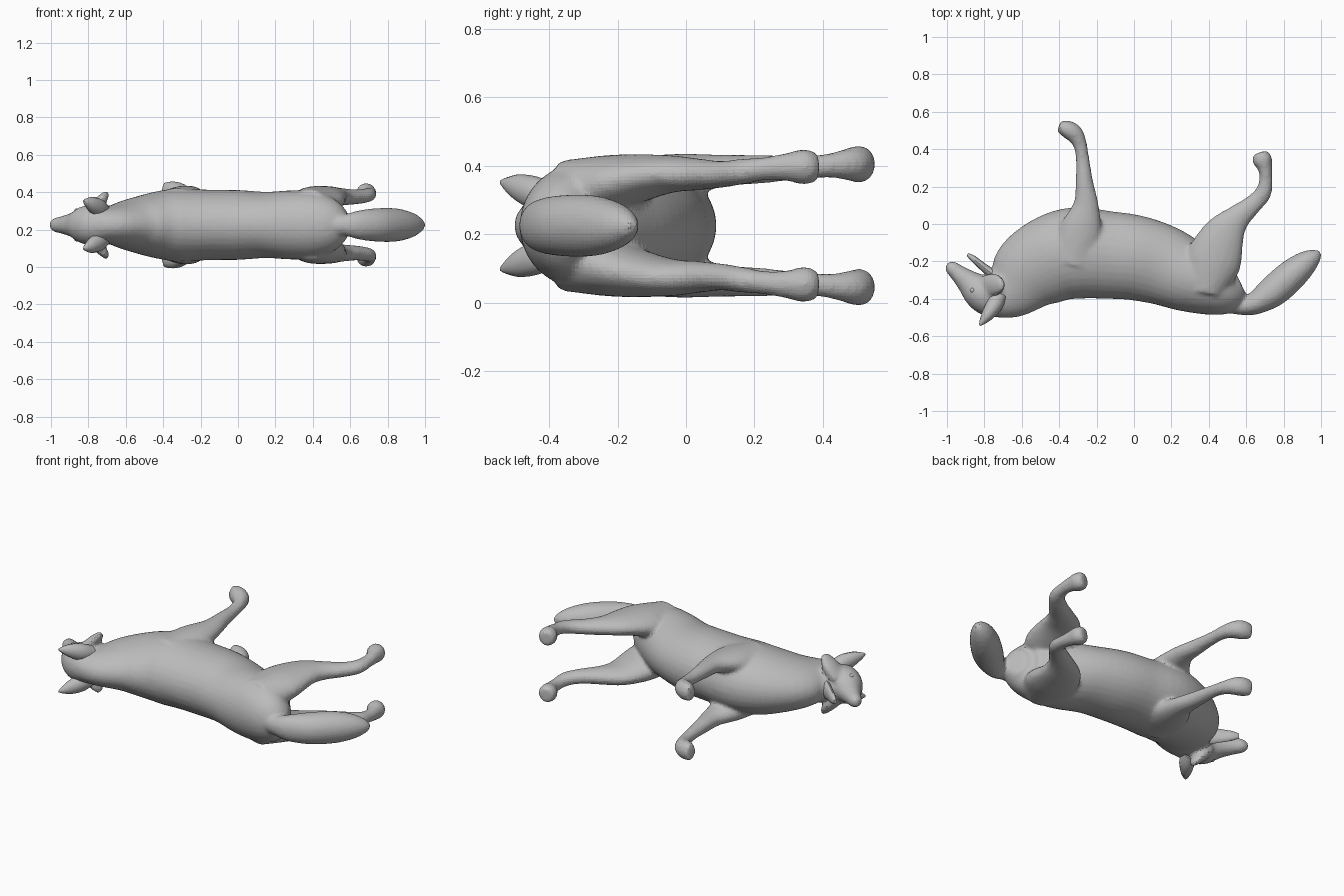
import bpy, bmesh, math
from mathutils import Vector

if "Cube" in bpy.data.objects:
    bpy.data.objects.remove(bpy.data.objects["Cube"])

MID = 0.225          # height of the animal's symmetry plane
fur = bpy.data.materials.new("grey fur")
fur.diffuse_color = (0.5, 0.5, 0.5, 1)
fur.use_nodes = True
fur.node_tree.nodes["Principled BSDF"].inputs["Base Color"].default_value = fur.diffuse_color


def spline(pts, steps):
    """Catmull-Rom interpolation of tuples."""
    out = []
    p = [pts[0]] + pts + [pts[-1]]
    for i in range(1, len(p) - 2):
        for s in range(steps):
            t = s / steps
            out.append([0.5 * (2 * b + (c - a) * t + (2 * a - 5 * b + 4 * c - d) * t * t
                               + (3 * b - a - 3 * c + d) * t ** 3)
                        for a, b, c, d in zip(p[i - 1], p[i], p[i + 1], p[i + 2])])
    return out + [list(pts[-1])]


def loft(name, pts, side=1, sides=20, steps=4, across=None):
    """Closed tube through (x, y, height offset, in-plane radius, sideways radius)."""
    rows = spline(pts, steps)
    bm = bmesh.new()
    rings = []
    for i, (x, y, z, r, w) in enumerate(rows):
        a, b = rows[max(i - 1, 0)], rows[min(i + 1, len(rows) - 1)]
        n = Vector(across or (a[1] - b[1], b[0] - a[0], 0)).normalized()
        u = Vector((0, 0, 1))
        if across:  # ring square to a path that rises sideways
            u = n.cross(Vector((b[0] - a[0], b[1] - a[1], side * (b[2] - a[2])))).normalized()
        rings.append([])
        for k in range(sides):
            t = math.tau * k / sides
            c = Vector((x, y, MID + side * z)) + n * r * math.cos(t) + u * w * math.sin(t)
            rings[-1].append(bm.verts.new(c))
    for a, b in zip(rings, rings[1:]):
        for k in range(sides):
            m = (k + 1) % sides
            bm.faces.new((a[k], a[m], b[m], b[k]))
    bm.faces.new(rings[0])
    bm.faces.new(rings[-1])
    bmesh.ops.recalc_face_normals(bm, faces=bm.faces)
    me = bpy.data.meshes.new(name)
    bm.to_mesh(me)
    bm.free()
    me.materials.append(fur)
    ob = bpy.data.objects.new(name, me)
    bpy.context.collection.objects.link(ob)
    return ob


def smooth(ob):
    bpy.ops.object.select_all(action='DESELECT')
    ob.select_set(True)
    bpy.context.view_layer.objects.active = ob
    bpy.ops.object.shade_smooth_by_angle(angle=math.radians(50))


# Torso, from neck to rump
parts = [loft("body", [
    (-.76, -.39, 0, .12, .09), (-.66, -.345, 0, .165, .107), (-.55, -.25, 0, .215, .146),
    (-.42, -.18, 0, .237, .182), (-.30, -.155, 0, .245, .195), (-.15, -.165, 0, .235, .188),
    (0, -.18, 0, .228, .187), (.15, -.22, 0, .215, .177), (.30, -.285, 0, .19, .185),
    (.43, -.335, 0, .155, .172), (.52, -.345, 0, .125, .135), (.575, -.325, 0, .06, .07)], sides=32)]

# Skull and muzzle
parts.append(loft("head", [
    (-.68, -.38, 0, .12, .09), (-.77, -.38, 0, .115, .108), (-.83, -.355, 0, .097, .10),
    (-.88, -.315, 0, .07, .067), (-.94, -.263, 0, .047, .048), (-.98, -.23, 0, .037, .037),
    (-1.0, -.214, 0, .018, .018)]))

# Bushy tail
parts.append(loft("tail", [
    (.46, -.42, 0, .05, .05), (.56, -.44, 0, .045, .055), (.64, -.427, 0, .06, .077),
    (.74, -.363, 0, .084, .09), (.84, -.275, 0, .084, .09), (.92, -.207, 0, .066, .07),
    (.97, -.17, 0, .04, .042), (.996, -.152, 0, .014, .014)]))

for s in (1, -1):
    # Front leg with blunt paw bending forward
    parts.append(loft("front_leg", [
        (-.33, -.22, .10, .14, .095), (-.285, -.04, .14, .118, .07), (-.257, .10, .16, .07, .048),
        (-.265, .22, .165, .048, .042), (-.275, .35, .17, .036, .034), (-.29, .43, .177, .038, .038),
        (-.32, .483, .18, .049, .05), (-.36, .508, .18, .047, .055), (-.402, .522, .18, .03, .045)], s))
    # Hind leg with thigh, hock and paw
    parts.append(loft("hind_leg", [
        (.38, -.37, .095, .10, .095), (.42, -.21, .125, .15, .083), (.48, -.06, .15, .117, .057),
        (.55, .03, .15, .073, .047), (.63, .10, .15, .052, .04), (.69, .165, .158, .045, .038),
        (.705, .24, .168, .035, .035), (.70, .30, .172, .039, .043), (.685, .345, .172, .054, .053),
        (.672, .382, .172, .038, .043)], s))
    # Cheek ruff flaring out beside the jaw
    parts.append(loft("cheek_ruff", [
        (-.80, -.33, .06, .06, .03), (-.75, -.325, .11, .062, .034),
        (-.715, -.325, .152, .046, .024), (-.70, -.325, .18, .018, .012)], s, across=(0, 1, 0)))

# Fuse the flesh into one skin with soft joins
bpy.ops.object.select_all(action='DESELECT')
for ob in parts:
    ob.select_set(True)
body = parts[0]
bpy.context.view_layer.objects.active = body
bpy.ops.object.join()
remesh = body.modifiers.new("fuse", 'REMESH')
remesh.mode = 'VOXEL'
remesh.voxel_size = 0.011
relax = body.modifiers.new("relax", 'SMOOTH')
relax.factor = 0.5
relax.iterations = 9
smooth(body)

# Thin lower jaw of the open mouth
smooth(loft("lower_jaw", [
    (-.74, -.28, 0, .03, .06), (-.80, -.235, 0, .022, .045), (-.86, -.185, 0, .017, .03),
    (-.89, -.162, 0, .008, .014)], sides=12))

for s in (1, -1):
    # Ear, pointing up from the crown and slightly outward
    smooth(loft("ear", [
        (-.72, -.37, .07, .045, .045), (-.745, -.43, .09, .045, .052),
        (-.782, -.485, .108, .034, .042), (-.81, -.522, .12, .018, .022),
        (-.825, -.542, .127, .004, .006)], s, 12))
    # Eye
    bpy.ops.mesh.primitive_uv_sphere_add(segments=12, ring_count=8, radius=.014,
                                         location=(-.862, -.355, MID + s * .074))
    eye = bpy.context.object
    eye.name = "eye"
    eye.data.materials.append(fur)
    smooth(eye)
